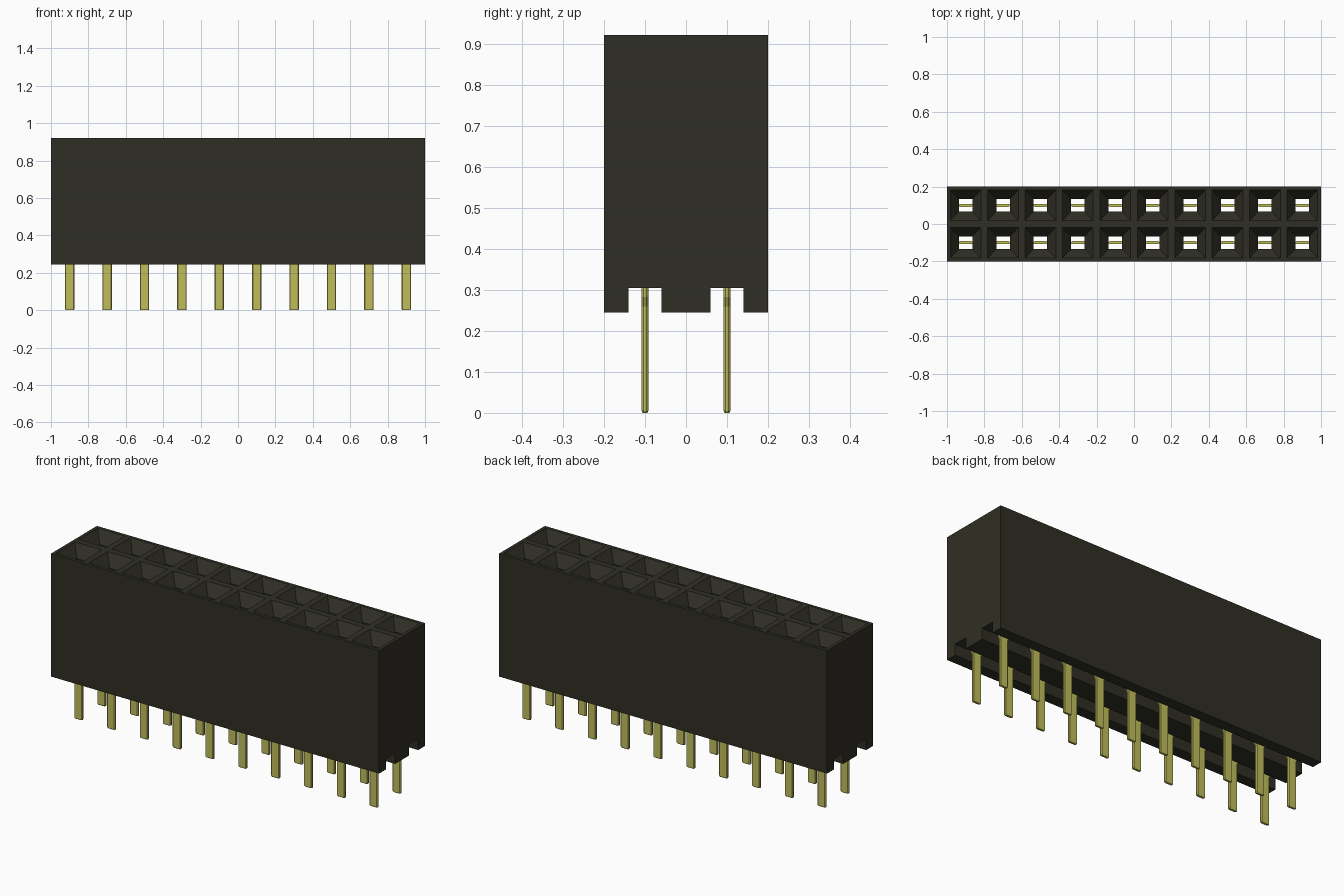
import bpy
import bmesh

cube = bpy.data.objects.get("Cube")
if cube:
    bpy.data.objects.remove(cube, do_unlink=True)

PITCH = 0.2
COLUMNS = [(i - 4.5) * PITCH for i in range(10)]
ROWS = [-PITCH / 2, PITCH / 2]
BOTTOM, GROOVE_TOP, TOP = 0.245, 0.305, 0.922


def make_material(name, color):
    mat = bpy.data.materials.new(name)
    mat.use_nodes = True
    mat.diffuse_color = color
    bsdf = next(n for n in mat.node_tree.nodes if n.type == "BSDF_PRINCIPLED")
    bsdf.inputs["Base Color"].default_value = color
    bsdf.inputs["Roughness"].default_value = 0.6
    return mat


def make_object(name, bm, mat):
    bmesh.ops.recalc_face_normals(bm, faces=bm.faces)
    mesh = bpy.data.meshes.new(name)
    bm.to_mesh(mesh)
    bm.free()
    mesh.materials.append(mat)
    obj = bpy.data.objects.new(name, mesh)
    bpy.context.collection.objects.link(obj)
    return obj


def section(hx, hy, chamfer):
    """Rectangle outline, with cut corners when chamfer is above zero."""
    if not chamfer:
        return [(hx, hy), (-hx, hy), (-hx, -hy), (hx, -hy)]
    a, b = hx - chamfer, hy - chamfer
    return [(hx, b), (a, hy), (-a, hy), (-hx, b),
            (-hx, -b), (-a, -hy), (a, -hy), (hx, -b)]


def loft(bm, x, y, levels, chamfer=0):
    """Closed solid through rectangular sections (z, half x, half y)."""
    rings = [[bm.verts.new((x + u, y + v, z)) for u, v in section(hx, hy, chamfer)]
             for z, hx, hy in levels]
    for low, high in zip(rings, rings[1:]):
        for i in range(len(low)):
            j = (i + 1) % len(low)
            bm.faces.new((low[i], low[j], high[j], high[i]))
    bm.faces.new(rings[0][::-1])
    bm.faces.new(rings[-1])


black = make_material("black plastic", (0.029, 0.028, 0.018, 1))
gold = make_material("gold metal", (0.53, 0.51, 0.105, 1))

# Housing: end profile with two grooves underneath, extruded along x
half = [(0.06, BOTTOM), (0.06, GROOVE_TOP), (0.14, GROOVE_TOP),
        (0.14, BOTTOM), (0.2, BOTTOM), (0.2, TOP)]
profile = half + [(-y, z) for y, z in reversed(half)]
bm = bmesh.new()
end = bm.faces.new([bm.verts.new((-1, y, z)) for y, z in profile])
extruded = bmesh.ops.extrude_face_region(bm, geom=[end])
moved = [v for v in extruded["geom"] if isinstance(v, bmesh.types.BMVert)]
bmesh.ops.translate(bm, verts=moved, vec=(2, 0, 0))
housing = make_object("housing", bm, black)

# Sockets: tapered mouths over straight holes, cut through to the grooves
socket_levels = [(0.28, 0.036, 0.033), (TOP - 0.06, 0.036, 0.033),
                 (TOP, 0.082, 0.082), (TOP + 0.012, 0.091, 0.092)]
bm = bmesh.new()
for x in COLUMNS:
    for y in ROWS:
        loft(bm, x, y, socket_levels)
cutter = make_object("socket_cutter", bm, black)
cutter.hide_render = True

cut = housing.modifiers.new("sockets", "BOOLEAN")
cut.operation = "DIFFERENCE"
cut.solver = "EXACT"
cut.object = cutter
bpy.context.view_layer.objects.active = housing
housing.select_set(True)
bpy.ops.object.modifier_apply(modifier=cut.name)
bpy.data.objects.remove(cutter, do_unlink=True)

# Pins: flat chamfered blades that flare out just below the housing floor
pin_levels = [(0, 0.022, 0.006), (0.005, 0.025, 0.008), (0.26, 0.025, 0.008),
              (0.283, 0.036, 0.008), (0.6, 0.036, 0.008)]
for y, side in zip(ROWS, ("front", "back")):
    bm = bmesh.new()
    for x in COLUMNS:
        loft(bm, x, y, pin_levels, chamfer=0.004)
    make_object(side + "_pins", bm, gold)
